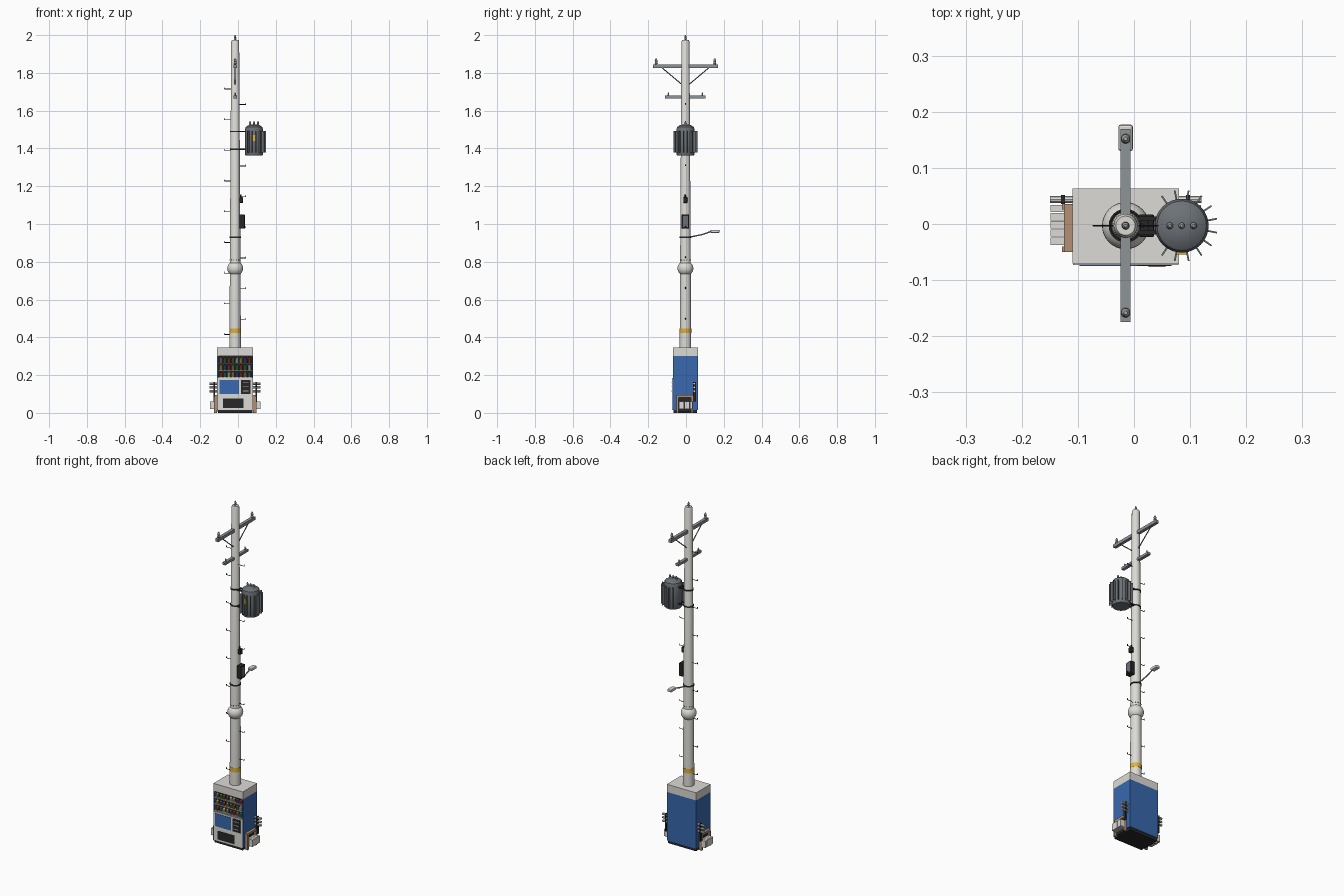
import bpy, bmesh, math
from mathutils import Vector

if "Cube" in bpy.data.objects:
    bpy.data.objects.remove(bpy.data.objects["Cube"])


def material(name, r, g, b):
    m = bpy.data.materials.new(name)
    m.use_nodes = True
    m.diffuse_color = (r, g, b, 1)
    m.node_tree.nodes["Principled BSDF"].inputs["Base Color"].default_value = (r, g, b, 1)
    return m


concrete = material("concrete white", 0.72, 0.71, 0.67)
porcelain = material("porcelain grey", 0.4, 0.4, 0.39)
galvanised = material("galvanised grey", 0.27, 0.295, 0.31)
steel = material("dark steel", 0.15, 0.168, 0.185)
black = material("black", 0.02, 0.02, 0.022)
blue = material("blue", 0.04, 0.14, 0.42)
yellow = material("yellow", 0.72, 0.45, 0.04)
red = material("red", 0.55, 0.06, 0.03)
green = material("green", 0.05, 0.28, 0.09)
brown = material("light brown", 0.45, 0.28, 0.18)

CX, CY = -0.015, -0.003


def finish(name, bm, mat, smooth=False):
    bmesh.ops.recalc_face_normals(bm, faces=bm.faces)
    me = bpy.data.meshes.new(name)
    bm.to_mesh(me)
    bm.free()
    me.materials.append(mat)
    if smooth:
        me.shade_smooth()
        me.set_sharp_from_angle(angle=math.radians(35))
    ob = bpy.data.objects.new(name, me)
    bpy.context.collection.objects.link(ob)
    return ob


def box(name, mat, x, y, z, bevel=0):
    """Box from three (low, high) ranges."""
    bm = bmesh.new()
    bmesh.ops.create_cube(bm, size=1)
    for v in bm.verts:
        v.co = [sum(r) / 2 + c * (r[1] - r[0]) for r, c in zip((x, y, z), v.co)]
    if bevel:
        bmesh.ops.bevel(bm, geom=bm.edges[:], offset=bevel, segments=2, affect='EDGES', profile=0.5)
    return finish(name, bm, mat)


def lathe(name, mat, x, y, profile, sides=24):
    """Turned solid from (radius, height) points."""
    bm = bmesh.new()
    rings = []
    for r, z in profile:
        angles = [2 * math.pi * i / sides for i in range(sides)]
        rings.append([bm.verts.new((x + r * math.cos(a), y + r * math.sin(a), z)) for a in angles])
    for lo, hi in zip(rings, rings[1:]):
        for i in range(sides):
            j = (i + 1) % sides
            bm.faces.new((lo[i], lo[j], hi[j], hi[i]))
    bm.faces.new(rings[0])
    bm.faces.new(rings[-1])
    return finish(name, bm, mat, True)


def rod(name, mat, a, b, r, sides=8):
    a, b = Vector(a), Vector(b)
    bm = bmesh.new()
    bmesh.ops.create_cone(bm, cap_ends=True, segments=sides, radius1=r, radius2=r, depth=(b - a).length)
    ob = finish(name, bm, mat, True)
    ob.location = (a + b) / 2
    ob.rotation_euler = (b - a).to_track_quat('Z', 'Y').to_euler()
    return ob


def pole_radius(z):
    return 0.0325 - 0.0057 * z


def band(name, mat, z, height, extra):
    r = pole_radius(z) + extra
    lathe(name, mat, CX, CY, [(r, z - height / 2), (r, z + height / 2)])


def insulator(name, y, z, x=CX, s=1.0):
    lathe(name, porcelain, x, y, [(0.004 * s, z), (0.008 * s, z + 0.006 * s), (0.005 * s, z + 0.012 * s),
                                 (0.007 * s, z + 0.018 * s), (0.003 * s, z + 0.03 * s)], 12)


# Pole, collar and bands
lathe("pole", concrete, CX, CY, [(pole_radius(z), z) for z in (0.34, 1.965)] + [(0.017, 1.975)], 32)
lathe("pole_collar", concrete, CX, CY, [(0.042 * math.cos(a * math.pi / 16), 0.765 + 0.04 * math.sin(a * math.pi / 16))
                                       for a in range(-7, 8)], 32)
band("yellow_band", yellow, 0.435, 0.025, 0.001)
for z in (0.93, 1.395, 1.49):
    band("clamp_band", black, z, 0.007, 0.003)
insulator("pole_top_insulator", CY, 1.974, s=26 / 30)
for i in range(12):
    a = 2 * math.pi * (i + 0.5) / 12
    d = Vector((math.cos(a), math.sin(a), 0))
    c = Vector((CX, CY, 0.81))
    rod("collar_bolt", black, c + d * 0.025, c + d * 0.0295, 0.0025, 6)

# Climbing steps on alternating sides
for i in range(9):
    for side, z in ((-1, 0.415 + i * 0.1625), (1, 0.495 + i * 0.1625)):
        if z > 1.75 or (side > 0 and 1.4 < z < 1.55):
            continue
        tip = CX + side * 0.057
        rod("step", black, (CX + side * 0.018, CY, z), (tip, CY, z), 0.0018, 6)
        rod("step_tip", black, (tip, CY, z - 0.001), (tip, CY, z + 0.008), 0.0018, 6)

# Crossarms with insulators and braces
for half, z, thick, pin, s in ((0.172, 1.835, 0.018, 0.155, 1.1), (0.107, 1.672, 0.014, 0.09, 0.6)):
    box("crossarm", galvanised, (CX - 0.009, CX + 0.009), (CY - half, CY + half), (z - thick / 2, z + thick / 2))
    for side in (-1, 1):
        insulator("arm_insulator", CY + side * pin, z + thick / 2, s=s)
for side in (-1, 1):
    rod("arm_brace", steel, (CX, CY + side * 0.125, 1.828), (CX, CY + side * 0.018, 1.738), 0.0028, 6)

# Transformer tank with fins
TX = 0.085
lathe("transformer_tank", steel, TX, CY, [(0.045, 1.363), (0.048, 1.368), (0.048, 1.5), (0.044, 1.513), (0.03, 1.523), (0.01, 1.527)], 32)
for i in range(16):
    a = 2 * math.pi * (i + 0.5) / 16
    if math.cos(a) < -0.75:
        continue
    fin = box("cooling_fin", steel, (0.045, 0.064), (-0.0015, 0.0015), (1.378, 1.493))
    fin.location = (TX, CY, 0)
    fin.rotation_euler.z = a
box("warning_plate", yellow, (TX - 0.011, TX + 0.011), (CY - 0.051, CY - 0.046), (1.44, 1.472))
for dx in (-0.021, 0, 0.021):
    insulator("transformer_bushing", CY, 1.52, TX + dx, 0.8)
for z in (1.395, 1.49):
    for side in (-1, 1):
        y = CY + side * 0.012
        box("transformer_bracket", black, (CX + 0.015, TX - 0.04), (y - 0.004, y + 0.004), (z - 0.0035, z + 0.0035))

# Service boxes and street lamp
box("meter_box", black, (0.008, 0.036), (CY - 0.02, CY + 0.02), (0.975, 1.05), 0.003)
box("meter_face", steel, (0.034, 0.038), (CY - 0.014, CY + 0.014), (0.985, 1.042))
box("junction_box", black, (0.008, 0.026), (CY - 0.01, CY + 0.01), (1.112, 1.142), 0.002)
rod("junction_conduit", black, (0.015, CY, 1.14), (0.015, CY, 1.156), 0.004)
rod("lamp_arm", galvanised, (CX, CY + 0.02, 0.93), (CX, 0.09, 0.945), 0.0035)
rod("lamp_arm_end", galvanised, (CX, 0.088, 0.945), (CX, 0.14, 0.963), 0.0035)
box("lamp_head", concrete, (CX - 0.013, CX + 0.013), (0.13, 0.177), (0.953, 0.969), 0.004)

# Vending machine cabinet with a recessed display
X = (-0.11, 0.08)
Y = (-0.07, 0.063)
box("machine_base", black, (X[0] + 0.004, X[1] - 0.004), (Y[0] + 0.004, Y[1] - 0.004), (0, 0.02))
box("machine_lower_body", blue, X, Y, (0.016, 0.185))
box("machine_upper_body", blue, X, (-0.048, Y[1]), (0.185, 0.30))
for x in (X[0], X[1] - 0.006):
    box("display_side_wall", blue, (x, x + 0.006), (Y[0], -0.048), (0.185, 0.30))
box("machine_top", concrete, X, Y, (0.30, 0.345))
box("front_panel", concrete, (-0.109, 0.079), (-0.073, -0.069), (0.014, 0.184))
box("display_back", black, (-0.104, 0.074), (-0.051, -0.047), (0.185, 0.30))
box("picture_panel", blue, (-0.097, 0.006), (-0.075, -0.072), (0.1, 0.175))
box("control_panel", black, (0.016, 0.067), (-0.075, -0.072), (0.1, 0.175))
for z in (0.114, 0.136, 0.157):
    box("control_slot", porcelain, (0.026, 0.056), (-0.0765, -0.074), (z, z + 0.005))
box("dispenser_slot", black, (-0.08, 0.03), (-0.075, -0.072), (0.026, 0.076))

# Rows of drinks
drinks = (red, green, concrete, yellow, blue, red, brown, green)
for row in range(3):
    z = 0.185 + row * 0.038
    box("shelf", concrete, (-0.104, 0.074), (-0.069, -0.05), (z, z + 0.004))
    for col in range(8):
        x = -0.09 + col * 0.0214
        mat = drinks[(col + row * 3) % 8]
        lathe("drink", mat, x, -0.06, [(0.008, z + 0.004), (0.008, z + 0.024), (0.0035, z + 0.03), (0.0035, z + 0.034)], 10)

# Side racks: frame, slats and stacked pipes, mirrored
for side in (-1, 1):
    def span(a, b):
        return tuple(sorted((CX + side * a, CX + side * b)))
    box("rack_top_bar", brown, span(0.093, 0.11), (-0.05, 0.036), (0.082, 0.095))
    for y in (-0.05, 0.026):
        box("rack_leg", brown, span(0.095, 0.113), (y, y + 0.01), (0, 0.084))
    box("rack_back", black, span(0.094, 0.1), (-0.04, 0.026), (0.005, 0.083))
    for i in range(5):
        y = -0.037 + i * 0.0145
        box("rack_slat", concrete, span(0.1, 0.134), (y, y + 0.013), (0.02, 0.06))
    for z in (0.115, 0.135, 0.155):
        rod("side_pipe", concrete, (CX + side * 0.09, 0.044, z), (CX + side * 0.135, 0.044, z), 0.0065, 10)
    box("pipe_clamp", black, span(0.108, 0.115), (0.036, 0.052), (0.06, 0.163))
